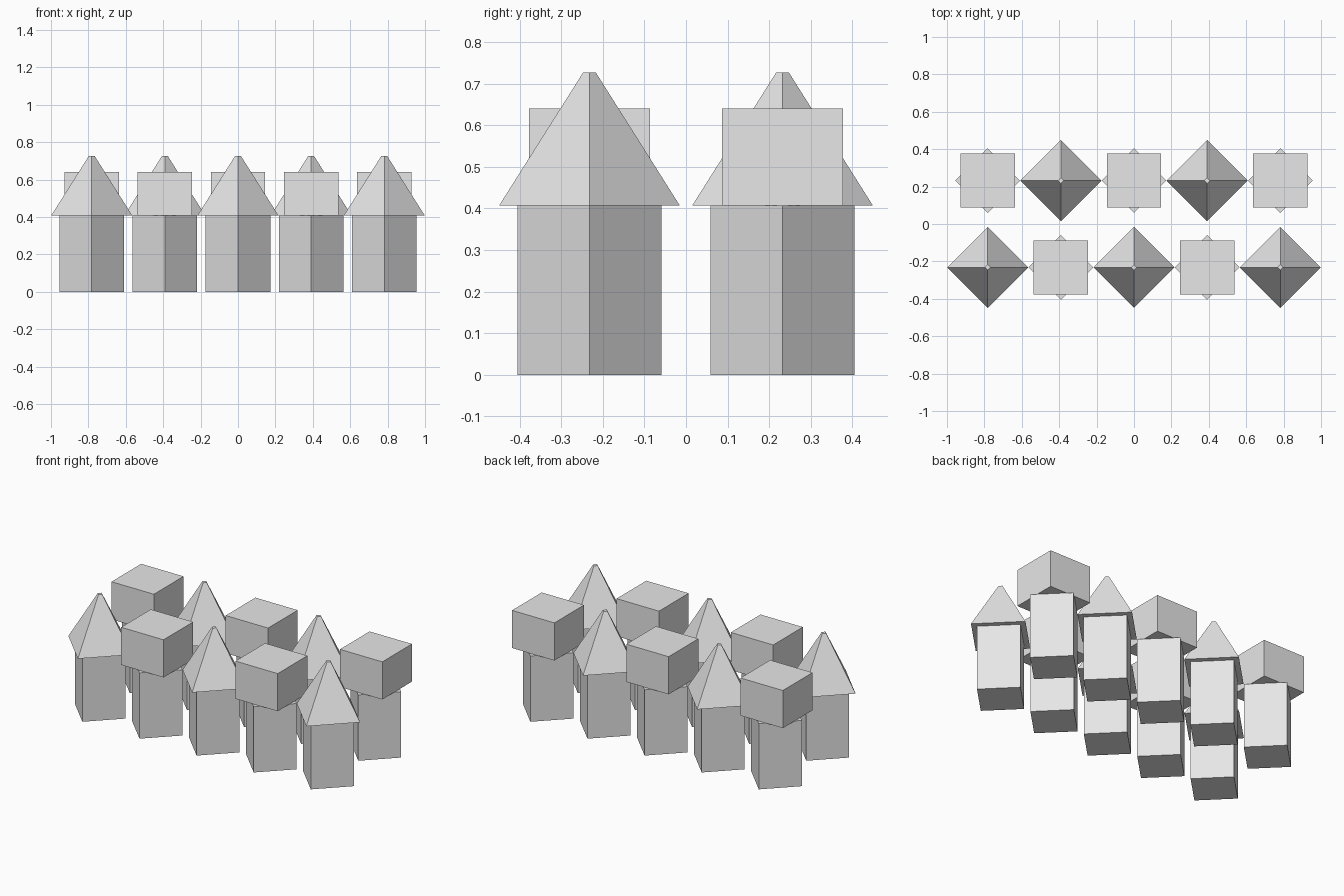
import bpy
from math import radians

cube = bpy.data.objects.get("Cube")
if cube:
    bpy.data.objects.remove(cube, do_unlink=True)

grey = bpy.data.materials.new("light grey")
grey.use_nodes = True
colour = (0.8, 0.8, 0.8, 1)
grey.diffuse_color = colour
grey.node_tree.nodes["Principled BSDF"].inputs["Base Color"].default_value = colour

SPACING, ROW_Y = 0.391, 0.232
POST_TOP, SPIRE_TOP = 0.407, 0.727
BLOCK_TOP, BLOCK_WIDTH = 0.64, 0.29


def finish(name):
    obj = bpy.context.object
    obj.name = name
    obj.data.materials.append(grey)


def tapered(name, x, y, z0, z1, r0, r1):
    """Four-sided solid with its corners on the x and y axes."""
    bpy.ops.mesh.primitive_cone_add(vertices=4, radius1=r0, radius2=r1,
                                    depth=z1 - z0, location=(x, y, (z0 + z1) / 2))
    finish(name)


def block(name, x, y):
    bpy.ops.mesh.primitive_cube_add(size=1, location=(x, y, (POST_TOP + BLOCK_TOP) / 2))
    bpy.context.object.scale = (BLOCK_WIDTH, BLOCK_WIDTH, BLOCK_TOP - POST_TOP)
    bpy.ops.object.transform_apply(location=False, rotation=False, scale=True)
    finish(name)


# Two rows of trees, with spire and block crowns alternating
for row, (side, y) in enumerate((("front", -ROW_Y), ("back", ROW_Y))):
    for i in range(5):
        x = (i - 2) * SPACING
        tag = f"{side}_{i + 1}"
        tapered(f"trunk_{tag}", x, y, 0, POST_TOP, 0.173, 0.173)
        if (i + row) % 2 == 0:
            tapered(f"spire_crown_{tag}", x, y, POST_TOP, SPIRE_TOP, 0.217, 0.015)
        else:
            block(f"block_crown_{tag}", x, y)
